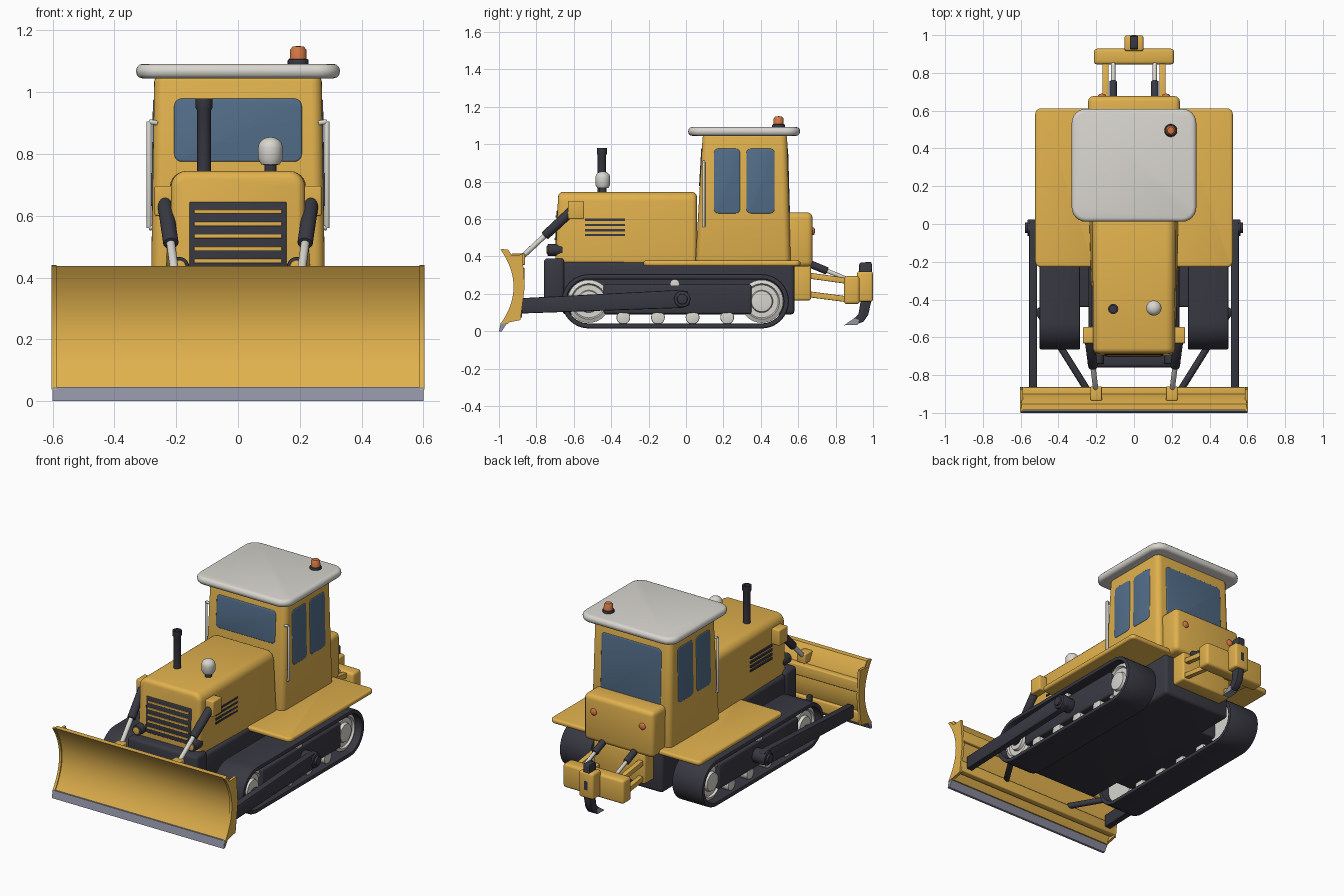
import bpy, bmesh
from math import pi, sin, cos, radians
from mathutils import Vector, Matrix

cube = bpy.data.objects.get("Cube")
if cube:
    bpy.data.objects.remove(cube, do_unlink=True)


def material(name, *rgb):
    m = bpy.data.materials.new(name)
    m.use_nodes = True
    m.diffuse_color = (*rgb, 1)
    m.node_tree.nodes["Principled BSDF"].inputs["Base Color"].default_value = (*rgb, 1)
    return m


YELLOW = material("yellow paint", .75, .44, .075)
DARK = material("dark metal", .04, .04, .055)
GLASS = material("window blue", .085, .155, .25)
LIGHT = material("light grey", .69, .67, .62)
STEEL = material("blade steel", .29, .30, .38)
ORANGE = material("orange lamp", .65, .18, .055)
SIDES = (("left", 1), ("right", -1))


def finish(name, mat, bm):
    bmesh.ops.recalc_face_normals(bm, faces=bm.faces)
    me = bpy.data.meshes.new(name)
    bm.to_mesh(me)
    bm.free()
    me.materials.append(mat)
    for p in me.polygons:
        p.use_smooth = True
    me.set_sharp_from_angle(angle=radians(40))
    ob = bpy.data.objects.new(name, me)
    bpy.context.collection.objects.link(ob)


def bevel_sharp(bm, width, segments=3):
    bmesh.ops.recalc_face_normals(bm, faces=bm.faces)
    edges = [e for e in bm.edges if e.calc_face_angle(0) > radians(45)]
    bmesh.ops.bevel(bm, geom=edges, offset=width, segments=segments, profile=.5,
                    affect='EDGES', clamp_overlap=True)


def box(name, mat, x, y, z, bevel=.008, corner=0, axis=2, shape=None):
    """Rounded block from ranges; corner rounds the edges along one axis more."""
    bm = bmesh.new()
    bmesh.ops.create_cube(bm, size=1)
    along = [e for e in bm.edges if abs((e.verts[0].co - e.verts[1].co)[axis]) > .5]
    for v in bm.verts:
        v.co = Vector([(a + b) / 2 + c * abs(b - a) for c, (a, b) in zip(v.co, (x, y, z))])
        if shape:
            shape(v.co)
    if corner:
        bmesh.ops.bevel(bm, geom=along, offset=corner, segments=6, profile=.5, affect='EDGES')
    if bevel:
        bevel_sharp(bm, bevel)
    finish(name, mat, bm)


def prism(name, mat, pts, x0, x1, bevel=0):
    """Side profile of (y, z) points extruded across x."""
    bm = bmesh.new()
    face = bm.faces.new([bm.verts.new((x0, *p)) for p in pts])
    for v in bmesh.ops.extrude_face_region(bm, geom=[face])["geom"]:
        if isinstance(v, bmesh.types.BMVert):
            v.co.x = x1
    if bevel:
        bevel_sharp(bm, bevel, 2)
    finish(name, mat, bm)


def rod(name, mat, p, q, r, sides=20):
    p, q = Vector(p), Vector(q)
    d = q - p
    bm = bmesh.new()
    turn = d.to_track_quat('Z', 'Y').to_matrix().to_4x4()
    bmesh.ops.create_cone(bm, cap_ends=True, segments=sides, radius1=r, radius2=r,
                          depth=d.length, matrix=Matrix.Translation((p + q) / 2) @ turn)
    bevel_sharp(bm, r * .15, 2)
    finish(name, mat, bm)


def lathe(name, mat, pts, at, axis=(0, 0, 1)):
    """Profile of (radius, height) points spun around an axis."""
    bm = bmesh.new()
    vs = [bm.verts.new((r, 0, h)) for r, h in pts]
    es = [bm.edges.new(pair) for pair in zip(vs, vs[1:])]
    bmesh.ops.spin(bm, geom=vs + es, cent=(0, 0, 0), axis=(0, 0, 1), angle=2 * pi, steps=32)
    bmesh.ops.remove_doubles(bm, verts=bm.verts, dist=1e-4)
    turn = Vector(axis).to_track_quat('Z', 'Y').to_matrix().to_4x4()
    bm.transform(Matrix.Translation(at) @ turn)
    finish(name, mat, bm)


def dome(r, h0, h1, n=6):
    return [(r * cos(pi / 2 * i / n), h0 + (h1 - h0) * sin(pi / 2 * i / n)) for i in range(n + 1)]


def lean(slope, z0):
    """Shape rule that shifts y in proportion to height."""
    def rule(c):
        c.y += (c.z - z0) * slope
    return rule


# Blade: curved shell, cutting edge, stiffeners and end plates
curve = [(-.915 - .07 * t * t, .238 + .2 * t) for t in [i / 8 - 1 for i in range(17)]]
prism("blade_shell", YELLOW, curve + [(y + .033, z) for y, z in reversed(curve)], -.595, .595)
prism("cutting_edge", STEEL, [(-.99, .046), (-1, 0), (-.985, 0), (-.955, .046)], -.6, .6)
box("blade_top_beam", YELLOW, (-.59, .59), (-.91, -.864), (.27, .34), .006)
box("blade_bottom_beam", YELLOW, (-.59, .59), (-.92, -.878), (.07, .14), .006)
plate = [(y - .007, z) for y, z in curve] + [(-.975, .44), (-.945, .405), (-.875, .41),
                                             (-.862, .24), (-.885, .06)]
for side, s in SIDES:
    prism("blade_end_plate_" + side, YELLOW, plate, s * .587, s * .603)


def hood_taper(c):
    c.x *= .9 if c.y < -.3 else .91 if c.z > .6 else 1
    c.y += .017 if c.y < -.3 and c.z > .6 else 0


def cab_taper(c):
    if c.z > .7:
        c.x *= .96
        c.y += .04 if c.y < .3 else -.02


# Hood with grille and side vents
box("hood", YELLOW, (-.24, .24), (-.7, .058), (.335, .745), .025, .05, 1, hood_taper)
box("grille", DARK, (-.157, .157), (-.701, -.66), (.42, .645), .005, shape=lean(.042, .42))
for i in range(5):
    z = .447 + i * .04
    box(f"grille_slat_{i + 1}", YELLOW, (-.142, .142), (-.706, -.68), (z, z + .013), .003,
        shape=lean(.042, .42))
for side, s in SIDES:
    for i, z in enumerate((.515, .54, .568, .596)):
        box(f"hood_vent_{side}_{i + 1}", DARK, (s * .2, s * .2265), (-.54, -.325),
            (z - .006, z + .006), 0)

# Exhaust stack and air cleaner
lathe("exhaust_stack", DARK, [(0, .72), (.022, .72), (.022, .94), (.027, .95), (.027, .98),
                              (.018, .98), (.018, .95), (0, .95)], (-.11, -.45, 0))
rod("air_cleaner_stem", DARK, (.105, -.445, .72), (.105, -.445, .78), .02)
lathe("air_cleaner", LIGHT, [(0, .762), (.03, .766), (.04, .785)] + dome(.04, .82, .855),
      (.105, -.445, 0))


def lean_side(c):
    c.x *= 1 - (c.z - .63) * .058


# Cab, windows, roof, beacon and grab rails
box("cab", YELLOW, (-.282, .282), (.05, .56), (.36, 1.06), .025, .035, shape=cab_taper)
box("front_window", GLASS, (-.207, .207), (.0755, .1), (.775, .98), .006, .025, 1,
    lean(.058, .875))
box("rear_window", GLASS, (-.21, .21), (.52, .551), (.6, .98), .006, .025, 1, lean(-.029, .8))
for side, s in SIDES:
    for label, y0, y1 in (("front", .148, .29), ("rear", .322, .475)):
        box(f"side_window_{label}_{side}", GLASS, (s * .25, s * .281), (y0, y1), (.63, .977),
            .006, .025, 0, lean_side)
    rail = [(s * .26, .095, .9), (s * .288, .095, .905), (s * .288, .095, .56), (s * .26, .095, .565)]
    for i in range(3):
        rod(f"grab_rail_{side}_{i + 1}", LIGHT, rail[i], rail[i + 1], .008, 12)
box("roof", LIGHT, (-.33, .33), (.012, .61), (1.045, 1.092), .021, .075)
rod("beacon_base", DARK, (.195, .495, 1.085), (.195, .495, 1.107), .034)
lathe("beacon", ORANGE, [(0, 1.1), (.028, 1.1), (.026, 1.138), (.018, 1.148), (0, 1.15)],
      (.195, .495, 0))

# Rear tank with lamps
box("rear_tank", YELLOW, (-.243, .243), (.5, .677), (.345, .635), .028)
for side, s in SIDES:
    lathe("rear_lamp_" + side, ORANGE, [(.021, -.01)] + dome(.021, .002, .013),
          (s * .17, .677, .535), (0, 1, 0))

# Chassis and front crossmember
box("chassis", DARK, (-.24, .24), (-.66, .58), (.09, .37), .02)
box("front_crossmember", DARK, (-.245, .245), (-.76, -.65), (.17, .39), .02)


# Running gear on both sides
def stadium(r, n=16):
    return [(c + r * cos(a), .16 + r * sin(a)) for c, start in ((.405, -pi / 2), (-.52, pi / 2))
            for a in [start + pi * i / n for i in range(n + 1)]]


def belt(name, mat, x0, x1):
    bm = bmesh.new()
    rings = []
    for o, i in zip(stadium(.145), stadium(.118)):
        rings.append([bm.verts.new(c) for c in ((x0, *o), (x1, *o), (x1, *i), (x0, *i))])
    for a, b in zip(rings, rings[1:] + rings[:1]):
        for k in range(4):
            bm.faces.new((a[k], a[k - 1], b[k - 1], b[k]))
    bevel_sharp(bm, .009, 2)
    finish(name, mat, bm)


wheel = [(0, 0), (.11, 0), (.115, .01), (.115, .125), (.095, .135), (.088, .122), (.06, .122),
         (.055, .14), (.03, .143), (0, .143)]
for side, s in SIDES:
    belt("track_belt_" + side, DARK, s * .285, s * .5)
    for label, y in (("idler", -.52), ("sprocket", .405)):
        lathe(f"{label}_{side}", LIGHT, wheel, (s * .33, y, .16), (s, 0, 0))
    box("track_frame_" + side, DARK, (s * .2, s * .478), (-.44, .35), (.092, .25), .012)
    for i in range(4):
        y = -.335 + i * .185
        rod(f"track_roller_{side}_{i + 1}", LIGHT, (s * .32, y, .074), (s * .475, y, .074), .037)
    rod("carrier_roller_" + side, LIGHT, (s * .32, -.06, .253), (s * .475, -.06, .253), .026)
    box("fender_" + side, YELLOW, (s * .2, s * .523), (-.228, .612), (.348, .378), .012, .03)

    # Push arm, pivot and diagonal brace
    prism("push_arm_" + side, DARK, [(-.88, .095), (-.88, .177), (-.05, .22), (.01, .215),
                                     (.02, .14), (-.02, .125)], s * .513, s * .555, .006)
    rod("push_arm_pivot_" + side, DARK, (s * .46, -.02, .172), (s * .565, -.02, .172), .044)
    rod("push_arm_pin_" + side, DARK, (s * .55, -.02, .172), (s * .578, -.02, .172), .028)
    rod("blade_brace_" + side, DARK, (s * .515, -.45, .15), (s * .24, -.89, .14), .018)

    # Lift cylinders and headlamps
    box("lift_bracket_" + side, YELLOW, (s * .2, s * .27), (-.632, -.545), (.6, .697), .006)
    rod("lift_cylinder_" + side, DARK, (s * .237, -.61, .645), (s * .217, -.755, .51), .025)
    rod("lift_rod_" + side, LIGHT, (s * .218, -.75, .515), (s * .2, -.895, .38), .014)
    box("lift_lug_" + side, YELLOW, (s * .17, s * .23), (-.935, -.86), (.355, .415), .006)
    rod("headlamp_" + side, DARK, (s * .19, -.66, .435), (s * .19, -.74, .435), .032)
    rod("headlamp_face_" + side, YELLOW, (s * .19, -.73, .435), (s * .19, -.745, .435), .022)

    # Ripper links and cylinders
    for label, za, zb in (("upper", .3, .268), ("lower", .2, .17)):
        prism(f"ripper_{label}_link_{side}", YELLOW,
              [(.64, za - .016), (.64, za + .016), (.87, zb + .016), (.87, zb - .016)],
              s * .135, s * .167, .004)
    rod("ripper_cylinder_" + side, DARK, (s * .11, .64, .37), (s * .11, .755, .322), .02)
    rod("ripper_rod_" + side, LIGHT, (s * .11, .75, .325), (s * .11, .88, .272), .011)

# Ripper mount, beam, holder, shank and tip
box("ripper_mount", YELLOW, (-.18, .18), (.56, .668), (.165, .355), .012)
box("ripper_beam", YELLOW, (-.212, .212), (.845, .928), (.145, .295), .016)
box("ripper_holder", YELLOW, (-.05, .05), (.915, .999), (.158, .32), .012)
box("ripper_holder_slot", DARK, (-.012, .012), (.992, 1), (.21, .265), 0)
prism("ripper_shank", DARK, [(.925, .355), (.932, .368), (.99, .37), (.995, .355), (.988, .15),
                             (.975, .09), (.95, .052), (.91, .036), (.895, .066), (.922, .09),
                             (.932, .15)], -.022, .022, .004)
prism("ripper_tip", STEEL, [(.845, .032), (.9, .07), (.925, .06), (.918, .034)], -.024, .024)
